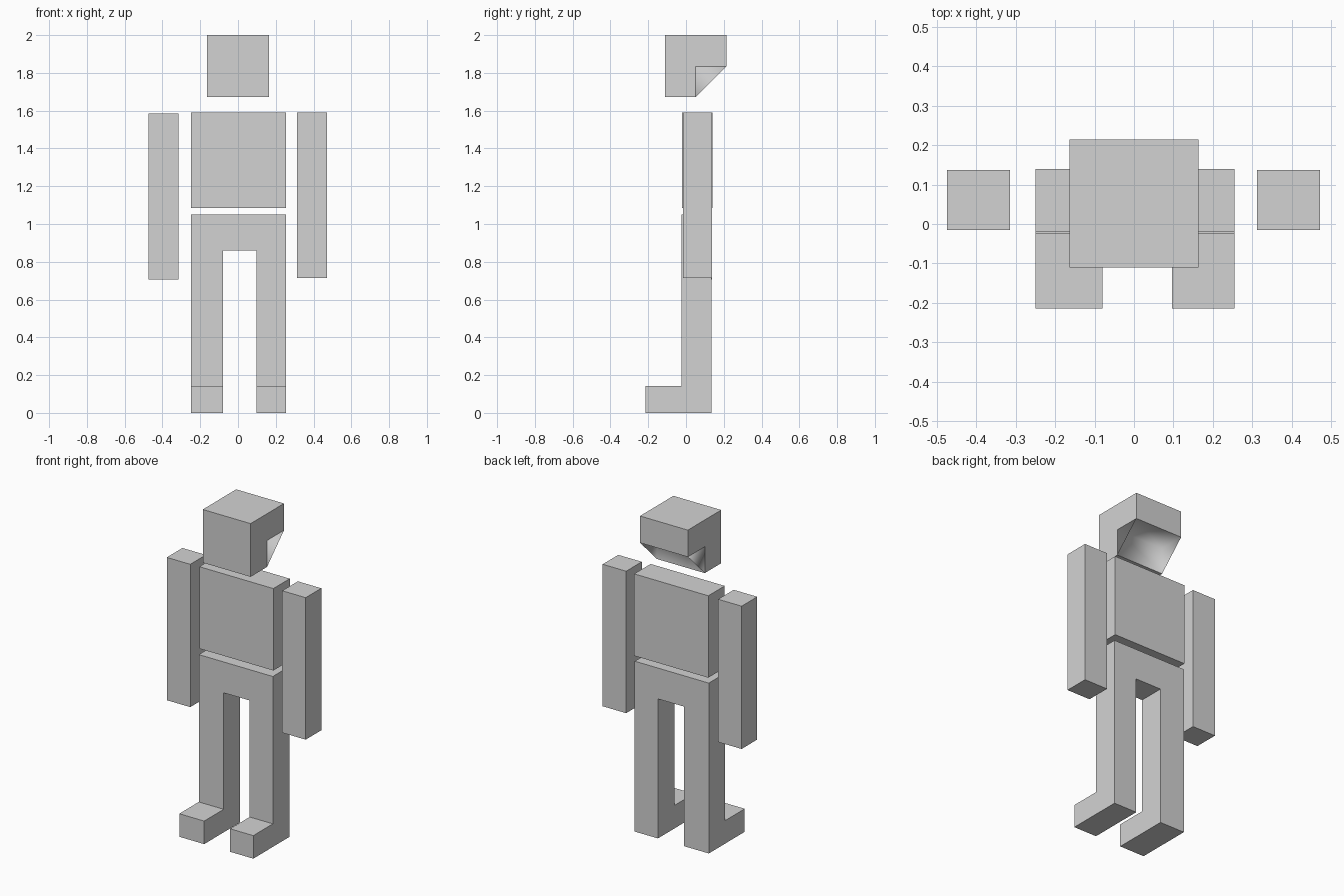
import bpy
import bmesh

cube = bpy.data.objects.get("Cube")
if cube:
    bpy.data.objects.remove(cube, do_unlink=True)

grey = bpy.data.materials.new("plain_grey")
grey.use_nodes = True
colour = (0.65, 0.65, 0.65, 1)
grey.diffuse_color = colour
grey.node_tree.nodes["Principled BSDF"].inputs["Base Color"].default_value = colour


def finish(name, bm):
    mesh = bpy.data.meshes.new(name)
    bm.to_mesh(mesh)
    bm.free()
    mesh.materials.append(grey)
    obj = bpy.data.objects.new(name, mesh)
    bpy.context.collection.objects.link(obj)
    return obj


def box(name, x, y, z):
    bm = bmesh.new()
    bmesh.ops.create_cube(bm, size=1)
    for v in bm.verts:
        for axis, (low, high) in enumerate((x, y, z)):
            v.co[axis] = low if v.co[axis] < 0 else high
    return finish(name, bm)


def prism(name, profile, place, low, high, skip=()):
    """Extrude a flat outline between two depths, leaving out chosen side faces."""
    bm = bmesh.new()
    a = [bm.verts.new(place(p, low)) for p in profile]
    b = [bm.verts.new(place(p, high)) for p in profile]
    bm.faces.new(a)
    bm.faces.new(b)
    n = len(profile)
    for i in range(n):
        if i not in skip:
            j = (i + 1) % n
            bm.faces.new((a[i], a[j], b[j], b[i]))
    bmesh.ops.recalc_face_normals(bm, faces=bm.faces[:])
    return finish(name, bm)


# Torso and arms
box("torso", (-0.25, 0.255), (-0.02, 0.14), (1.085, 1.59))
box("right_arm", (-0.475, -0.315), (-0.015, 0.137), (0.705, 1.585))
box("left_arm", (0.312, 0.472), (-0.015, 0.137), (0.715, 1.59))

# Hips and both legs as one arch
arch = [(-0.25, 0), (-0.08, 0), (-0.08, 0.86), (0.097, 0.86),
        (0.097, 0), (0.255, 0), (0.255, 1.05), (-0.25, 1.05)]
prism("hips_and_legs", arch, lambda p, d: (p[0], d, p[1]), -0.025, 0.135)

# Feet
for side, x in (("right", (-0.25, -0.08)), ("left", (0.097, 0.255))):
    box(side + "_foot", x, (-0.215, -0.025), (0, 0.142))

# Head, with the lower back cut away
half = 0.163
front, neck, back = -0.11, 0.05, 0.215
chin, step, crown = 1.672, 1.835, 2.0
outline = [(front, chin), (neck, chin), (neck, step),
           (back, step), (back, crown), (front, crown)]
prism("head", outline, lambda p, d: (d, p[0], p[1]), -half, half, skip=(1, 2))

# Softly shaded recess under the back of the head, its faces turned inward
bm = bmesh.new()
corners = [(neck, chin), (neck, step), (back, step)]
r, l = [[bm.verts.new((x, y, z)) for y, z in corners] for x in (-half, half)]
for face in ((r[0], l[0], l[1], r[1]), (r[1], l[1], l[2], r[2]), r, l[::-1]):
    bm.faces.new(face)
bm.normal_update()
for f in bm.faces:
    f.smooth = True
    inward = f.calc_center_median()
    target = (0, (neck + back) / 2, (chin + step) / 2)
    if sum(f.normal[i] * (target[i] - inward[i]) for i in range(3)) < 0:
        f.normal_flip()
finish("head_recess", bm)
